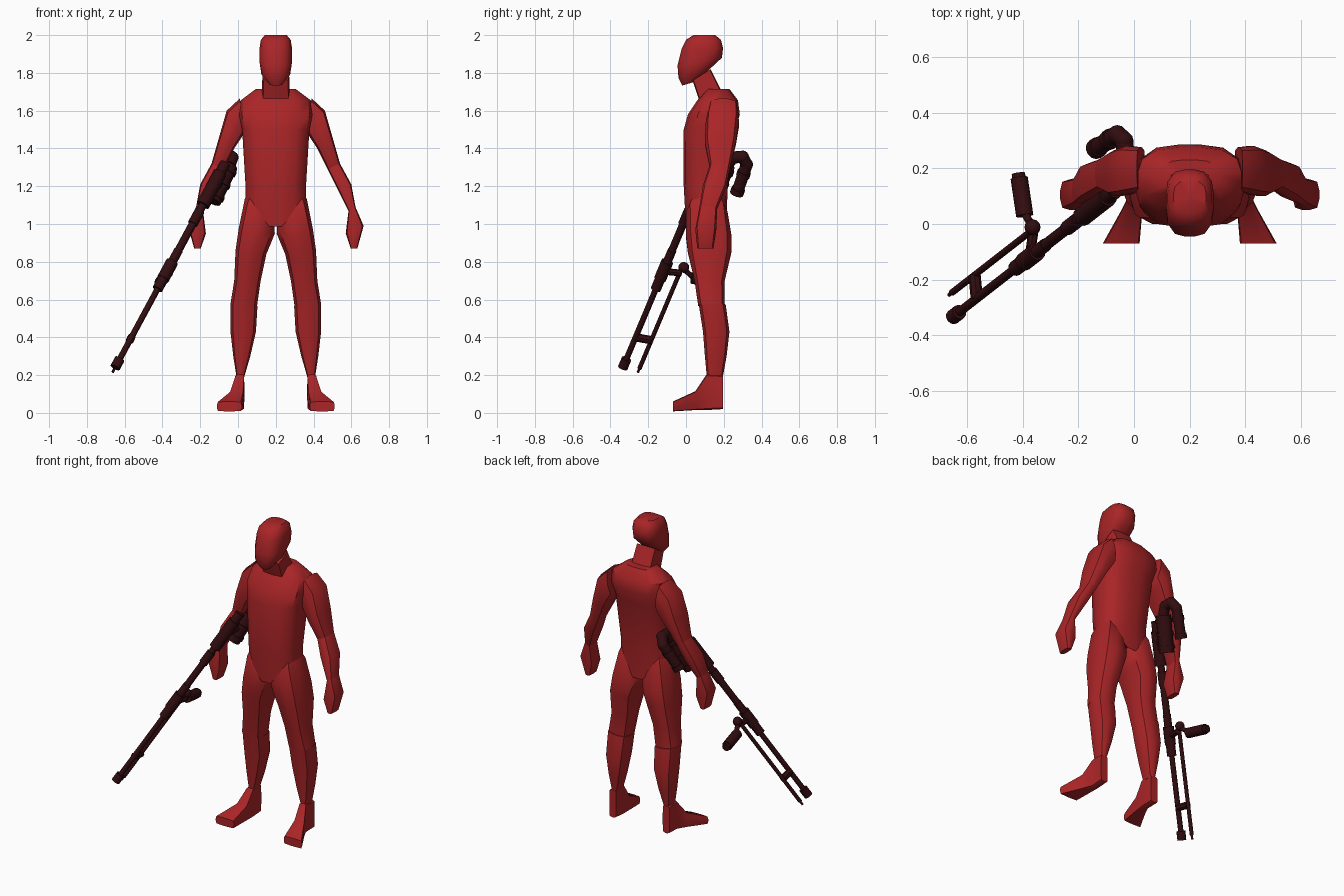
import bpy, bmesh, math
from mathutils import Vector

if "Cube" in bpy.data.objects:
    bpy.data.objects.remove(bpy.data.objects["Cube"])

MID = 0.2  # symmetry plane of the figure


def material(name, rgb):
    m = bpy.data.materials.new(name)
    m.diffuse_color = (*rgb, 1)
    m.use_nodes = True
    m.node_tree.nodes["Principled BSDF"].inputs["Base Color"].default_value = m.diffuse_color
    return m


RED = material("red", (0.40, 0.018, 0.02))
DARK = material("dark_metal", (0.032, 0.004, 0.005))


def finish(name, bm, mat, angle=40):
    bmesh.ops.recalc_face_normals(bm, faces=bm.faces)
    me = bpy.data.meshes.new(name)
    bm.to_mesh(me)
    bm.free()
    me.materials.append(mat)
    me.shade_smooth()
    me.set_sharp_from_angle(angle=math.radians(angle))
    ob = bpy.data.objects.new(name, me)
    bpy.context.collection.objects.link(ob)
    return ob


def unit_ring(n, p):
    """Rounded-square outline within -1..1."""
    out = []
    for i in range(n):
        a = 2 * math.pi * (i + 0.5) / n
        c, s = math.cos(a), math.sin(a)
        k = (abs(c) ** p + abs(s) ** p) ** (-1 / p)
        out.append((c * k, s * k))
    # stretch so that the outline touches its limits
    m = max(abs(u) for u, v in out)
    return [(u / m, v / m) for u, v in out]


def section(x0, z0, x1, z1, y0, y1, tilt=0, vee=0, n=16, p=3):
    """Ring running from inner (x0,z0) to outer (x1,z1) over depth y0..y1."""
    pts = []
    for u, v in unit_ring(n, p):
        t = (u + 1) / 2
        pts.append(Vector((x0 + (x1 - x0) * t, (y0 + y1) / 2 + v * (y1 - y0) / 2,
                           z0 + (z1 - z0) * t + tilt * v + vee * abs(u))))
    return pts


def loft(name, rings, mat=RED, mirror=False):
    bm = bmesh.new()
    rows = []
    for r in rings:
        rows.append([bm.verts.new((2 * MID - q.x if mirror else q.x, q.y, q.z)) for q in r])
    n = len(rows[0])
    for a, b in zip(rows, rows[1:]):
        for i in range(n):
            j = (i + 1) % n
            bm.faces.new((a[i], a[j], b[j], b[i]))
    for row in (rows[0], rows[-1]):
        c = bm.verts.new(sum((v.co for v in row), Vector()) / n)
        for i in range(n):
            bm.faces.new((row[i], row[(i + 1) % n], c))
    return finish(name, bm, mat)


def level(hw, z, y0, y1, tilt=0, vee=0, **kw):
    """Symmetric ring of half width hw about the figure's middle."""
    return section(MID - hw, z, MID + hw, z, y0, y1, tilt, vee, **kw)


# torso with a V-shaped lower edge
loft("torso", [
    level(0.160, 0.95, 0.0, 0.215, vee=0.18),
    level(0.160, 1.20, -0.012, 0.22),
    level(0.178, 1.50, -0.012, 0.26),
    level(0.195, 1.58, 0.01, 0.285),
    level(0.185, 1.655, 0.06, 0.275),
    level(0.105, 1.715, 0.11, 0.23)])

# neck leaning forward
loft("neck", [
    level(0.073, 1.67, 0.075, 0.19, 0.03, n=12, p=8),
    level(0.071, 1.79, 0.035, 0.13, 0.03, n=12, p=8)])

# head
loft("head", [
    level(0.036, 1.745, -0.02, 0.06, 0.012),
    level(0.076, 1.795, -0.04, 0.12, 0.02),
    level(0.086, 1.86, -0.045, 0.19, 0.02),
    level(0.086, 1.93, -0.022, 0.196),
    level(0.079, 1.975, 0.0, 0.185),
    level(0.058, 2.0, 0.04, 0.155)])

# limbs: inner x, inner z, outer x, outer z, front y, back y
UPPER_ARM = [(.36, 1.50, .39, 1.665, .12, .275), (.38, 1.46, .46, 1.60, .105, .28),
             (.42, 1.40, .50, 1.46, .10, .265), (.475, 1.29, .54, 1.32, .125, .235)]
FOREARM = [(.475, 1.29, .54, 1.32, .125, .235), (.52, 1.20, .60, 1.21, .09, .215),
           (.585, 1.07, .622, 1.09, .07, .165)]
HAND = [(.585, 1.07, .622, 1.09, .07, .165), (.57, .95, .665, .99, .05, .16),
        (.597, .87, .632, .87, .06, .145)]
THIGH = [(.21, 1.02, .35, 1.16, .02, .20), (.205, .95, .365, 1.13, .0, .22),
         (.225, .90, .397, .97, .0, .24), (.25, .84, .413, .86, .01, .24),
         (.28, .70, .42, .70, .045, .205), (.30, .56, .44, .575, .065, .205)]
SHIN = [(.297, .565, .44, .58, .068, .21), (.305, .43, .44, .43, .09, .23),
        (.335, .30, .425, .30, .10, .215), (.367, .19, .408, .19, .11, .195)]


def foot_rings():
    # x0, x1, y, bottom z, top z from heel to toe
    for x0, x1, y, z0, z1 in [(.368, .418, .195, .02, .20), (.366, .415, .11, .015, .205),
                              (.37, .445, .05, .015, .115), (.38, .512, -.07, .008, .06)]:
        yield [Vector(((x0 + x1) / 2 + u * (x1 - x0) / 2, y,
                       (z0 + z1) / 2 + v * (z1 - z0) / 2)) for u, v in unit_ring(12, 8)]


for side, flip in (("left", False), ("right", True)):
    for part, rows, p in (("upper_arm", UPPER_ARM, 4), ("forearm", FOREARM, 4),
                          ("hand", HAND, 4), ("thigh", THIGH, 3), ("shin", SHIN, 3)):
        loft(f"{side}_{part}", [section(*r, n=12, p=p) for r in rows], mirror=flip)
    loft(f"{side}_foot", list(foot_rings()), mirror=flip)


# long tool carried beside the right leg
def rod(name, a, b, r, n=12):
    a, b = Vector(a), Vector(b)
    d = b - a
    bm = bmesh.new()
    bmesh.ops.create_cone(bm, cap_ends=True, segments=n, radius1=r, radius2=r, depth=d.length)
    bm.transform(d.to_track_quat('Z', 'Y').to_matrix().to_4x4())
    bmesh.ops.translate(bm, verts=bm.verts, vec=(a + b) / 2)
    return finish(name, bm, DARK)


def ball(name, c, r):
    bm = bmesh.new()
    bmesh.ops.create_uvsphere(bm, u_segments=12, v_segments=8, radius=r)
    bmesh.ops.translate(bm, verts=bm.verts, vec=c)
    return finish(name, bm, DARK)


def axis(z, dx=0, dy=0):
    return Vector((-0.645 + 0.54 * (z - 0.25) + dx, -0.33 + 0.42 * (z - 0.25) + dy, z))


# barrel pieces: name, lower z, upper z, radius
for name, z0, z1, r in [("muzzle", .24, .285, .027), ("barrel", .27, .68, .016),
                        ("barrel_collar", .655, .72, .028), ("barrel_band", .71, .80, .033),
                        ("barrel_sleeve", .80, .86, .024), ("upper_barrel", .85, 1.12, .021),
                        ("grip_collar", 1.0, 1.07, .027), ("receiver", 1.10, 1.27, .036),
                        ("receiver_cap", 1.27, 1.32, .028)]:
    rod(name, axis(z0), axis(z1), r)

# thin parallel tube with its brackets
rod("lower_tube", axis(.235, 0, .09), axis(.78, 0, .09), .012)
rod("lower_tube_tip", axis(.215, 0, .09), axis(.24, 0, .09), .007)
rod("front_bracket", axis(.40), axis(.385, 0, .09), .022, 8)
rod("rear_bracket", axis(.75), axis(.74, .02, .10), .018, 8)
ball("tube_joint", axis(.77, 0, .10), .029)

# side canister
rod("canister_neck", (-.365, -.01, .76), (-.39, .035, .72), .014)
rod("canister", (-.392, .03, .715), (-.412, .165, .69), .031)
rod("canister_cap", (-.412, .16, .69), (-.415, .182, .687), .024)

# banded tank behind the forearm
low, high = Vector((-.135, .14, 1.12)), Vector((-.045, .215, 1.31))
rod("tank", low, high, .046)
for i in range(3):
    c = low.lerp(high, 0.15 + 0.35 * i)
    h = (high - low) * 0.05
    rod(f"tank_band_{i + 1}", c - h, c + h, .052)
rod("tank_mount", axis(1.2), low.lerp(high, 0.5), .025)

# hooked pipe
pipe = [Vector(q) for q in [(-.045, .215, 1.31), (-.03, .25, 1.352), (-.035, .30, 1.356),
                            (-.06, .322, 1.315), (-.14, .268, 1.16)]]
for i, (a, b) in enumerate(zip(pipe, pipe[1:])):
    rod(f"hook_pipe_{i + 1}", a, b, .032)
    if i:
        ball(f"hook_joint_{i}", a, .033)
rod("hook_band", pipe[3].lerp(pipe[4], .25), pipe[3].lerp(pipe[4], .4), .037)
rod("hook_end", pipe[3].lerp(pipe[4], .82), pipe[4], .037)
